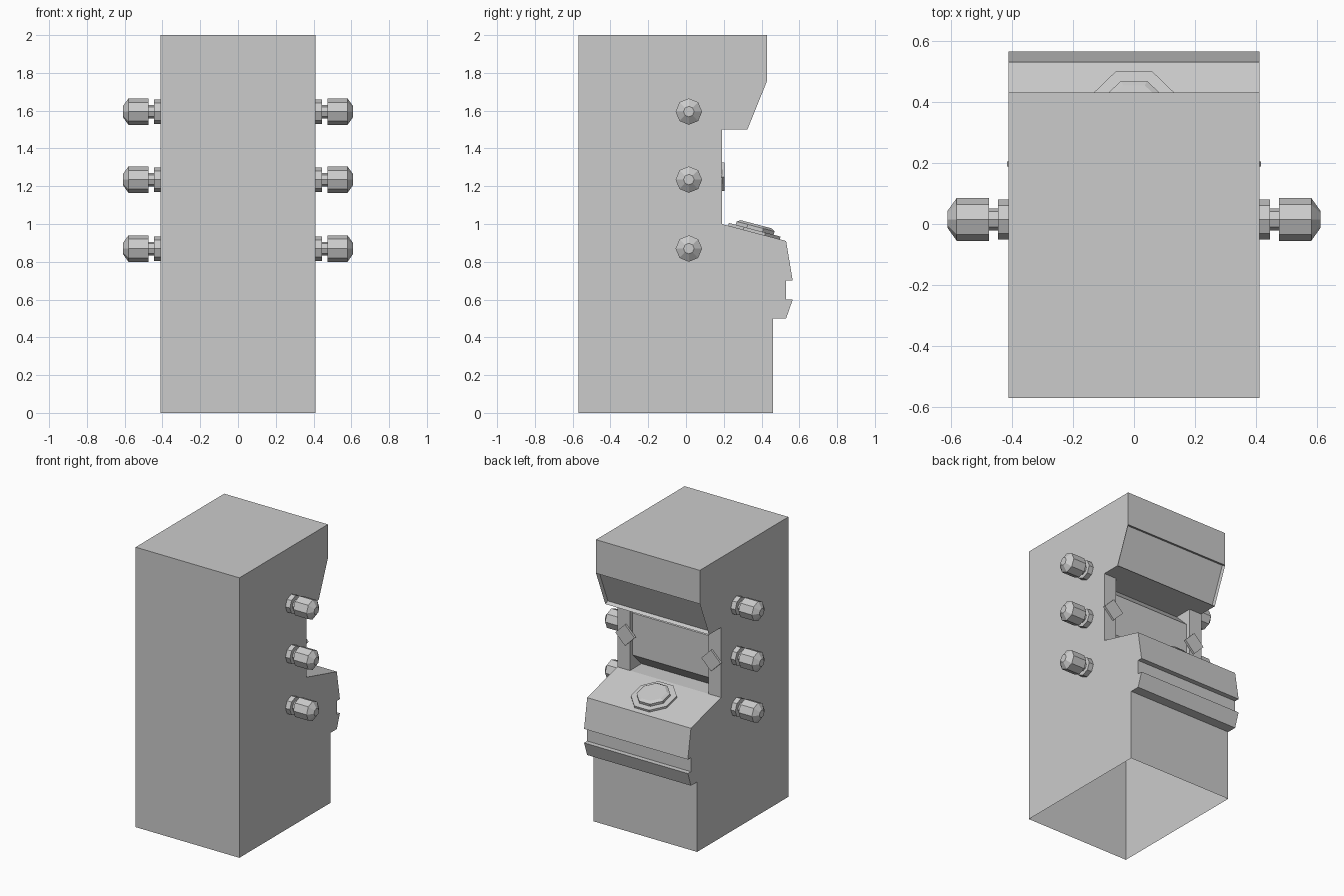
import bpy, bmesh, math
from mathutils import Matrix, Vector

cube = bpy.data.objects.get("Cube")
if cube:
    bpy.data.objects.remove(cube, do_unlink=True)

GREY = (0.6, 0.6, 0.6, 1)
grey = bpy.data.materials.new("plain_grey")
grey.use_nodes = True
grey.diffuse_color = GREY
grey.node_tree.nodes["Principled BSDF"].inputs["Base Color"].default_value = GREY

HALF, OPENING = 0.41, 0.31   # half widths of cabinet and reel window


def finish(bm, name, matrix=Matrix()):
    mesh = bpy.data.meshes.new(name)
    bm.to_mesh(mesh)
    bm.free()
    mesh.materials.append(grey)
    obj = bpy.data.objects.new(name, mesh)
    obj.matrix_world = matrix
    bpy.context.collection.objects.link(obj)
    return obj


def strip(bm, points, x0, x1):
    """Quads across x along an open side profile of (y, z) points."""
    faces = []
    for (ya, za), (yb, zb) in zip(points, points[1:]):
        corners = [(x1, ya, za), (x0, ya, za), (x0, yb, zb), (x1, yb, zb)]
        faces.append(bm.faces.new([bm.verts.new(c) for c in corners]))
    return faces


def side(bm, points, x, flip):
    order = points[::-1] if flip else points
    bm.faces.new([bm.verts.new((x, y, z)) for y, z in order])


def lathe(name, profile, matrix):
    """Eight-sided stack of (radius, height) rings with a flat cap."""
    bm = bmesh.new()
    rings = []
    for r, h in profile:
        rings.append([bm.verts.new((r * math.cos(i * math.pi / 4),
                                    r * math.sin(i * math.pi / 4), h)) for i in range(8)])
    for a, b in zip(rings, rings[1:]):
        for i in range(8):
            j = (i + 1) % 8
            bm.faces.new([a[i], a[j], b[j], b[i]])
    bm.faces.new(rings[0][::-1])
    bm.faces.new(rings[-1])
    return finish(bm, name, matrix)


# Cabinet shell, open underneath
lower = [(0.46, 0), (0.46, 0.5), (0.53, 0.5), (0.565, 0.6), (0.53, 0.6),
         (0.53, 0.7), (0.565, 0.7), (0.53, 0.91), (0.19, 1.0)]
upper = [(0.19, 1.5), (0.325, 1.5), (0.43, 1.76), (0.43, 2), (-0.57, 2), (-0.57, 0)]
bm = bmesh.new()
strip(bm, lower, -HALF, HALF)
panels = strip(bm, upper, -HALF, HALF)
for s in (-1, 1):
    side(bm, lower + upper, s * HALF, s < 0)
    strip(bm, [lower[-1], upper[0]], *sorted((s * HALF, s * OPENING)))

# Recessed reel window with a faceted drum front
reel = [(0.19, 1.0), (0.06, 1.0), (0.16, 1.1), (0.16, 1.4), (0.06, 1.5), (0.19, 1.5)]
strip(bm, reel, -OPENING, OPENING)
for s in (-1, 1):
    side(bm, reel, s * OPENING, s < 0)

# Sunken marquee on the sloping overhang
bmesh.ops.inset_individual(bm, faces=[panels[1]], thickness=0.035)
bmesh.ops.inset_individual(bm, faces=[panels[1]], thickness=0.001, depth=-0.03)
bmesh.ops.remove_doubles(bm, verts=bm.verts, dist=0.0001)
finish(bm, "cabinet")

# Diamond plates on the window pillars
for s, label in ((1, "left"), (-1, "right")):
    bm = bmesh.new()
    bmesh.ops.create_cube(bm, size=1)
    turn = Matrix.Rotation(math.pi / 4, 4, "Y")
    finish(bm, label + "_diamond_plate",
           Matrix.Translation((s * 0.34, 0.196, 1.25)) @ turn @ Matrix.Diagonal((0.108, 0.016, 0.108, 1)))

# Two-tier button on the sloping deck
tilt = Matrix.Rotation(-math.atan2(0.09, 0.34), 4, "X") @ Matrix.Rotation(math.pi / 8, 4, "Z")
lathe("deck_button", [(0.153, -0.01), (0.153, 0.015), (0.112, 0.015), (0.112, 0.033), (0.092, 0.045)],
      Matrix.Translation((0, 0.36, 0.955)) @ tilt)

# Side knobs: collar, neck and tapered bulb
knob = [(0.065, -0.01), (0.065, 0.035), (0.036, 0.035), (0.036, 0.065),
        (0.07, 0.065), (0.07, 0.17), (0.028, 0.2)]
for s, label in ((1, "left"), (-1, "right")):
    for n, z in enumerate((0.87, 1.235, 1.595)):
        lathe(f"{label}_knob_{n + 1}", knob,
              Matrix.Translation((s * HALF, 0.015, z)) @ Matrix.Rotation(s * math.pi / 2, 4, "Y"))
